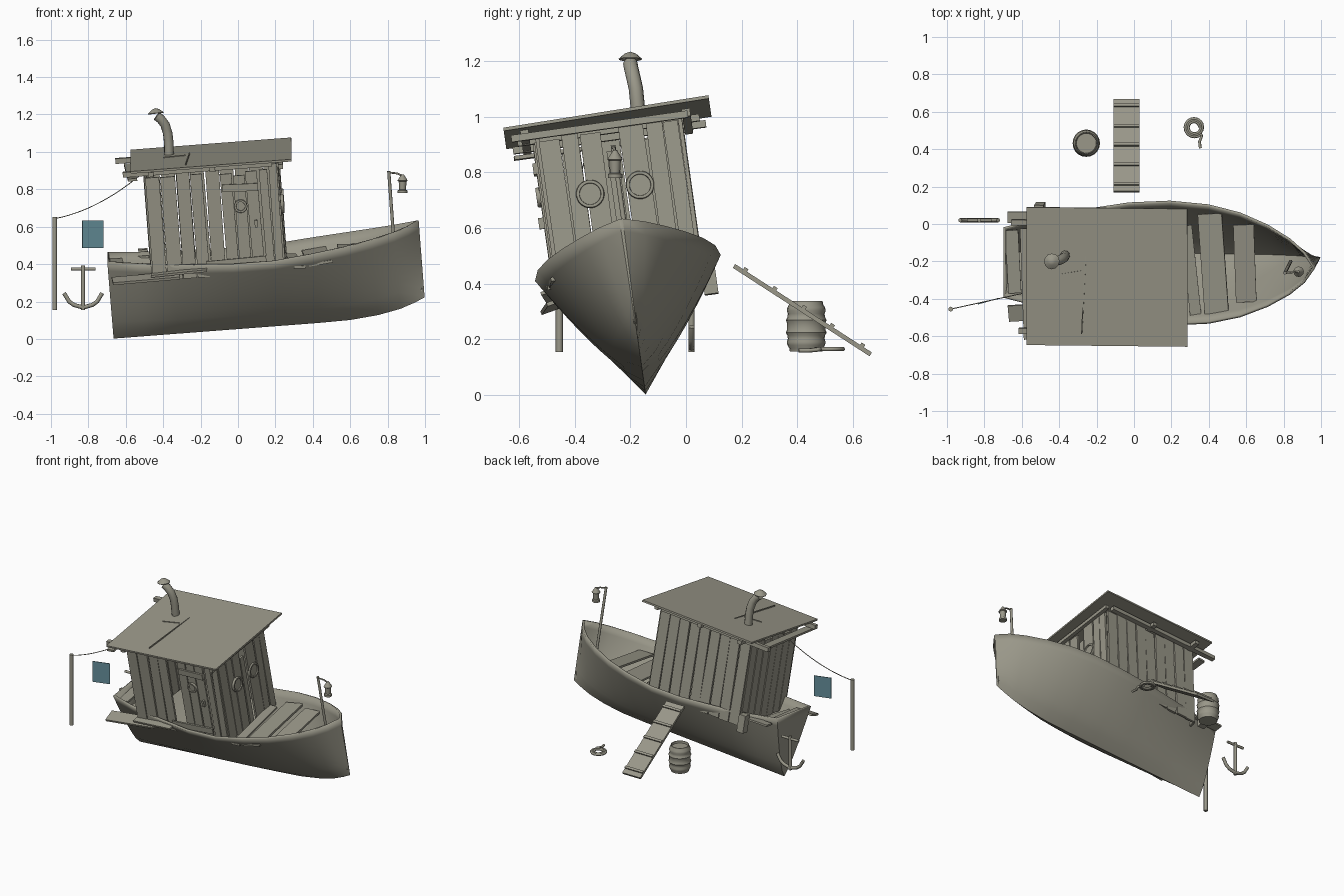
import bpy, bmesh, math, random
from mathutils import Matrix, Vector

if "Cube" in bpy.data.objects:
    bpy.data.objects.remove(bpy.data.objects["Cube"])

random.seed(4)
R = Matrix.Rotation
T = Matrix.Translation
# Listing boat frame: origin at the stern end of the keel, x forward
BOAT = T((-0.665, -0.145, 0.002)) @ R(math.radians(8), 4, 'X') @ R(math.radians(-4.4), 4, 'Y')
WORLD = Matrix.Identity(4)


def material(name, col):
    m = bpy.data.materials.new(name)
    m.diffuse_color = (*col, 1)
    m.use_nodes = True
    m.node_tree.nodes["Principled BSDF"].inputs["Base Color"].default_value = m.diffuse_color
    return m


WOOD = material("weathered_grey", (0.32, 0.31, 0.25))
TEAL = material("faded_teal", (0.13, 0.27, 0.32))


def add(name, data, frame=WORLD, mat=WOOD):
    ob = bpy.data.objects.new(name, data)
    bpy.context.collection.objects.link(ob)
    ob.matrix_world = frame
    data.materials.append(mat)
    return ob


def from_bm(name, bm, frame=WORLD, mat=WOOD, smooth=False):
    me = bpy.data.meshes.new(name)
    bm.to_mesh(me)
    bm.free()
    ob = add(name, me, frame, mat)
    if smooth:
        bpy.ops.object.select_all(action='DESELECT')
        bpy.context.view_layer.objects.active = ob
        ob.select_set(True)
        bpy.ops.object.shade_smooth_by_angle(angle=math.radians(35))
    return ob


def boxes(name, items, frame=WORLD, mat=WOOD):
    """items: (centre, size, (rx, ry, rz) in degrees)"""
    bm = bmesh.new()
    for c, s, r in items:
        m = T(c)
        for ang, ax in zip(reversed(r), 'ZYX'):
            m = m @ R(math.radians(ang), 4, ax)
        bmesh.ops.create_cube(bm, size=1, matrix=m @ Matrix.Diagonal((*s, 1)))
    return from_bm(name, bm, frame, mat)


def tube(name, pts, r, frame=WORLD, res=2):
    cu = bpy.data.curves.new(name, 'CURVE')
    cu.dimensions = '3D'
    cu.bevel_depth, cu.bevel_resolution, cu.use_fill_caps = r, res, True
    sp = cu.splines.new('POLY')
    sp.points.add(len(pts) - 1)
    for p, co in zip(sp.points, pts):
        p.co = (*co, 1)
    return add(name, cu, frame)


def lathe(name, prof, frame, seg=20):
    bm = bmesh.new()
    vs = [bm.verts.new((r, 0, z)) for r, z in prof]
    es = [bm.edges.new(p) for p in zip(vs, vs[1:])]
    bmesh.ops.spin(bm, geom=vs + es, cent=(0, 0, 0), axis=(0, 0, 1),
                   angle=math.tau, steps=seg, use_duplicate=False)
    bmesh.ops.remove_doubles(bm, verts=bm.verts, dist=1e-4)
    bmesh.ops.recalc_face_normals(bm, faces=bm.faces)
    return from_bm(name, bm, frame, smooth=True)


# Hull: stations of (x, half beam, sheer height, keel height)
stations = [(0, .19, .44, 0), (.17, .235, .42, 0), (.35, .275, .405, 0), (.67, .325, .39, 0),
            (.89, .337, .392, 0), (1.1, .322, .413, 0), (1.27, .283, .432, .003),
            (1.42, .222, .453, .018), (1.54, .152, .474, .042), (1.62, .085, .493, .07),
            (1.675, .006, .51, .094)]
N = 9
bm = bmesh.new()
grid = []
for x, b, zt, zk in stations:
    row = []
    for j in range(-N, N + 1):
        t = abs(j) / N
        y = math.copysign(b * t ** .75, j) if j else 0
        row.append(bm.verts.new((x, y, zk + (zt - zk) * t)))
    grid.append(row)
for a, b in zip(grid, grid[1:]):
    for j in range(2 * N):
        bm.faces.new((a[j], a[j + 1], b[j + 1], b[j]))
bm.faces.new(reversed(grid[0]))
bm.faces.new(grid[-1])
hull = from_bm("hull", bm, BOAT, smooth=True)
sol = hull.modifiers.new("thickness", 'SOLIDIFY')
sol.thickness, sol.offset = .014, -1

# Deck boards in the bow and stern
boxes("deck_boards", [((1.0, -.05, .35), (.06, .5, .014), (0, 4, 6)),
                      ((1.12, -.01, .36), (.13, .55, .014), (0, -5, 4)),
                      ((1.29, .0, .37), (.11, .42, .014), (2, 3, 2)),
                      ((.05, 0, .40), (.07, .34, .014), (0, 3, 3)),
                      ((.14, .0, .36), (.06, .36, .014), (0, -4, -4))], BOAT)


# Cabin walls made of uneven upright planks
def wall(name, axis, fixed, spans, top=.90, bottom=.33):
    items = []
    for a, b in spans:
        h = top + random.uniform(-.02, .015)
        mid, w = (a + b) / 2, b - a - .006
        off = fixed + random.uniform(-.004, .004)
        tilt = random.uniform(-.6, .6)
        z, dz = (h + bottom) / 2, h - bottom
        if axis == 'x':
            items.append(((mid, off, z), (w, .014, dz), (0, tilt, 0)))
        else:
            items.append(((off, mid, z), (.014, w, dz), (tilt, 0, 0)))
    return boxes(name, items, BOAT)


def spans(a, b, n):
    return [(a + (b - a) * i / n, a + (b - a) * (i + 1) / n) for i in range(n)]


wall("near_wall", 'x', -.26, [(.235, .315), (.315, .40), (.40, .475), (.475, .545),
                              (.845, .895), (.895, .945)])
wall("far_wall", 'x', .26, spans(.235, .945, 9))
wall("stern_wall", 'y', .235, spans(-.255, .255, 7))
wall("bow_wall", 'y', .945, [(-.255, -.175), (-.175, -.11), (-.11, -.03),
                             (.035, .13), (.13, .195), (.195, .255)])
wall("short_bow_plank", 'y', .935, [(-.02, .025)], top=.82)

# Door with battens and handle
wall("door", 'x', -.268, spans(.635, .84, 3), top=.87, bottom=.36)
boxes("door_battens", [((.74, -.282, .80), (.19, .012, .04), (0, 2, 0)),
                       ((.69, -.284, .40), (.32, .012, .04), (0, -1, 0)),
                       ((.81, -.285, .60), (.015, .02, .04), (0, 0, 0))], BOAT)

# Portholes: ring and pane
for name, c, rot, r in (("bow_porthole_near", (.955, -.097, .67), R(math.pi / 2, 4, 'Y'), .045),
                        ("bow_porthole_far", (.955, .085, .677), R(math.pi / 2, 4, 'Y'), .045),
                        ("door_porthole", (.735, -.28, .70), R(math.pi / 2, 4, 'X'), .030)):
    lathe(name, [(0, .002), (r - .007, .002), (r - .006, .01), (r + .004, .01), (r + .006, .004),
                 (r + .006, -.008), (0, -.008)], BOAT @ T(c) @ rot, 24)

# Roof sheet, beams and seam
boxes("roof", [((.595, 0, .945), (.862, .746, .012), (1, 0, 0))], BOAT)
boxes("roof_beams", [((.52, -.30, .92), (.80, .03, .028), (0, 0, 0)),
                     ((.50, .285, .915), (.84, .03, .028), (0, 0, 0)),
                     ((.27, 0, .915), (.03, .70, .025), (0, 0, 0)),
                     ((.60, 0, .915), (.03, .66, .025), (0, 0, 0)),
                     ((.965, -.03, .905), (.025, .64, .025), (0, 0, 0)),
                     ((.16, -.05, .895), (.05, .60, .014), (0, 0, 2))], BOAT)
boxes("roof_seams", [((.47, -.1, .952), (.006, .42, .008), (0, 0, -3)),
                     ((.40, .02, .952), (.12, .006, .008), (0, 0, 10))], BOAT)

# Loose planks at the stern quarter
boxes("loose_planks", [((.20, -.275, .35), (.36, .09, .014), (12, 0, 4)),
                       ((.38, -.29, .37), (.30, .05, .012), (8, -2, -3)),
                       ((.12, .24, .40), (.20, .06, .012), (0, 2, 0)),
                       ((.19, .285, .37), (.05, .05, .12), (0, 0, 0))], BOAT)

# Bent chimney with cap
tube("chimney", [(-.368, -.165, .96), (-.370, -.175, 1.05), (-.376, -.18, 1.10),
                 (-.390, -.19, 1.145), (-.412, -.197, 1.175), (-.435, -.20, 1.192)], .026, res=3)
lathe("chimney_cap", [(0, .022), (.02, .015), (.042, -.004), (.04, -.008), (0, .008)],
      T((-.44, -.2, 1.212)) @ R(-.12, 4, 'Y'), 12)

# Bow lamp on its post
tube("lamp_post", [(.838, -.20, .46), (.806, -.262, .897)], .009)
tube("lamp_arm", [(.806, -.262, .89), (.85, -.258, .885), (.88, -.255, .872)], .005)
lathe("lamp", [(0, 0), (.026, 0), (.026, .014), (.018, .018), (.021, .062), (.028, .066),
               (.014, .088), (.006, .1), (0, .1)], T((.88, -.255, .78)), 12)

# Line post, sagging line and hanging cloth
tube("line_post", [(-.98, -.455, .155), (-.98, -.455, .652)], .013)
a, b = Vector((-.98, -.455, .643)), Vector((-.50, -.35, .895))
tube("wash_line", [a.lerp(b, i / 12) - Vector((0, 0, .16 * (i / 12) * (1 - i / 12)))
                   for i in range(13)], .0025, res=1)
boxes("cloth", [((-.777, -.412, .56), (.117, .004, .145), (0, 0, 16))], mat=TEAL)

# Anchor
tube("anchor_shank", [(-.828, .02, .155), (-.828, .02, .392)], .011)
tube("anchor_stock", [(-.893, .02, .374), (-.763, .02, .374)], .009)
for s in (-1, 1):
    tube("anchor_arm", [(-.828, .02, .168), (-.828 + s * .05, .02, .182),
                        (-.828 + s * .075, .02, .20), (-.828 + s * .102, .02, .245)], .011)

# Barrel with hoops
prof = [(0, .165), (.053, .165), (.055, .18)]
for i in range(17):
    z = .18 * (1 - i / 16)
    bulge = .059 + .010 * math.sin(math.pi * i / 16)
    prof.append((bulge + (.005 if i in (2, 3, 6, 10, 13, 14) else 0), z))
lathe("barrel", prof + [(0, 0)], T((-.255, .432, .157)), 20)

# Gangplank with cleats, sloping down to the shore
slope = math.degrees(math.atan2(-.32, .495))
frame = T((-.04, .418, .305)) @ R(math.radians(slope), 4, 'X')
boxes("gangplank", [((0, 0, 0), (.14, .585, .016), (0, 0, 0))], frame)
boxes("gangplank_cleats", [((0, y, .012), (.14, .016, .012), (0, 0, 0))
                           for y in (-.25, -.125, 0, .12, .25)], frame)

# Coiled rope with a loose tail
coil = [(.322 + r * math.cos(t), .517 + r * math.sin(t), .165)
        for t, r in ((i * math.tau / 16, .028 + .024 * i / 46) for i in range(47))]
tube("rope_coil", coil + [(.362, .47, .163), (.350, .44, .16), (.355, .405, .16)], .008, res=1)
